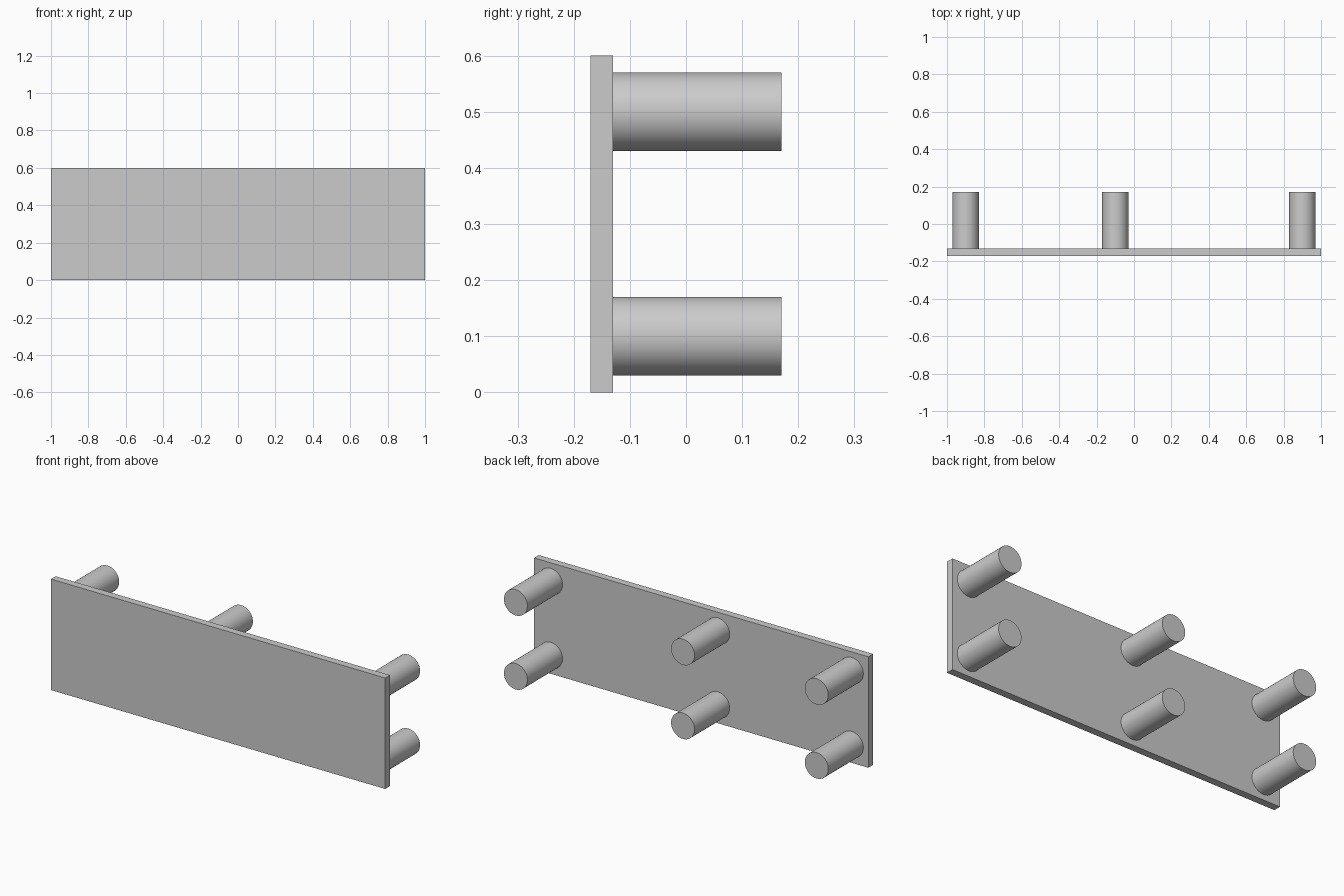
import bpy
from math import pi, radians

cube = bpy.data.objects.get("Cube")
if cube:
    bpy.data.objects.remove(cube, do_unlink=True)

# Single grey finish
GREY = (0.6, 0.6, 0.6, 1.0)
grey = bpy.data.materials.new("plain_grey")
grey.use_nodes = True
grey.diffuse_color = GREY
for node in grey.node_tree.nodes:
    if node.type == 'BSDF_PRINCIPLED':
        node.inputs["Base Color"].default_value = GREY

WIDTH, HEIGHT, DEPTH = 2.0, 0.6, 0.34
THICK = 0.04
PEG_RADIUS = 0.07
PEG_LENGTH = DEPTH - THICK


def finish(name):
    obj = bpy.context.object
    obj.name = name
    obj.data.materials.append(grey)
    return obj


# Flat front panel
bpy.ops.mesh.primitive_cube_add(size=1, location=(0, (THICK - DEPTH) / 2, HEIGHT / 2))
panel = finish("panel")
panel.scale = (WIDTH, THICK, HEIGHT)
bpy.ops.object.transform_apply(location=False, rotation=False, scale=True)


# Round pegs standing out from the back of the panel
def add_peg(name, x, z):
    bpy.ops.mesh.primitive_cylinder_add(
        vertices=64, radius=PEG_RADIUS, depth=PEG_LENGTH,
        location=(x, THICK / 2, z), rotation=(pi / 2, 0, 0))
    finish(name)
    bpy.ops.object.shade_smooth_by_angle(angle=radians(30))


for column, x in (("right", -0.9), ("middle", -0.1), ("left", 0.9)):
    for row, z in (("lower", 0.1), ("upper", 0.5)):
        add_peg(f"{row}_{column}_peg", x, z)
